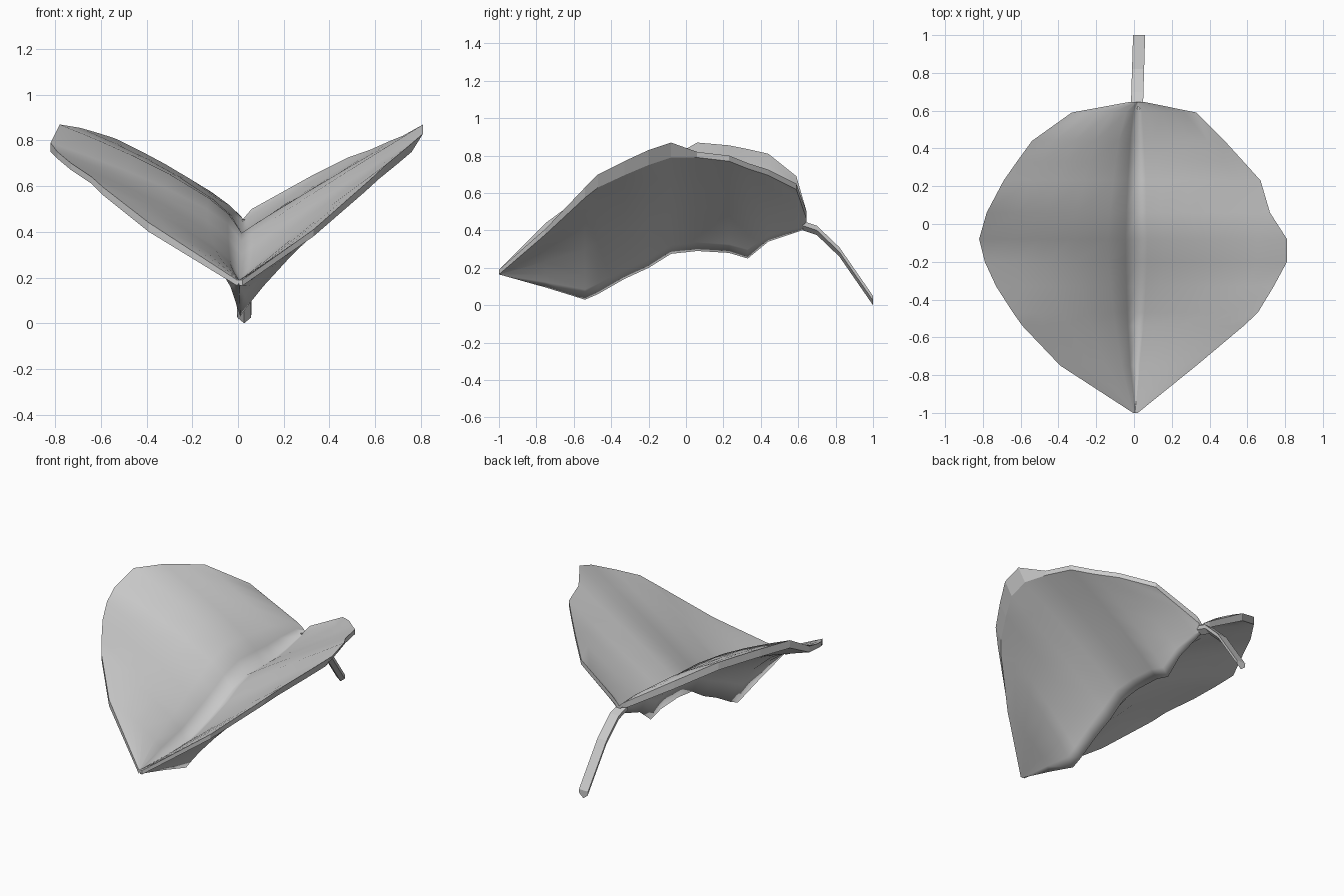
import bpy
import bmesh

cube = bpy.data.objects.get("Cube")
if cube:
    bpy.data.objects.remove(cube, do_unlink=True)

grey = bpy.data.materials.new("leaf grey")
grey.use_nodes = True
grey.diffuse_color = (0.6, 0.6, 0.6, 1)
grey.node_tree.nodes["Principled BSDF"].inputs["Base Color"].default_value = (0.6, 0.6, 0.6, 1)


def finish(name, bm):
    bmesh.ops.recalc_face_normals(bm, faces=bm.faces)
    mesh = bpy.data.meshes.new(name)
    bm.to_mesh(mesh)
    bm.free()
    mesh.materials.append(grey)
    obj = bpy.data.objects.new(name, mesh)
    bpy.context.collection.objects.link(obj)
    return obj


def skin(bm, rings, smooth):
    """Bridge closed rings of vertices and cap both ends."""
    count = len(rings[0])
    for a, b in zip(rings, rings[1:]):
        for i in range(count):
            j = (i + 1) % count
            face = bm.faces.new((a[i], a[j], b[j], b[i]))
            face.smooth = smooth(i)
    bm.faces.new(rings[0])
    bm.faces.new(rings[-1])


# Leaf stations: y, then x z rim depth of the -x edge, z and depth of the
# midrib, x z rim depth of the +x edge
stations = [
    (-1.0, -.005, .19, .025, .19, .025, .02, .19, .025),
    (-.75, -.39, .44, .04, .185, .09, .33, .41, .03),
    (-.54, -.59, .595, .035, .19, .16, .58, .63, .055),
    (-.47, -.64, .64, .03, .205, .145, .655, .70, .07),
    (-.33, -.73, .70, .03, .25, .11, .74, .77, .075),
    (-.20, -.79, .75, .03, .30, .10, .81, .83, .08),
    (-.08, -.82, .79, .04, .36, .085, .81, .87, .08),
    (.06, -.78, .87, .05, .395, .105, .72, .82, .03),
    (.23, -.69, .855, .05, .395, .115, .67, .80, .03),
    (.33, -.62, .835, .05, .395, .145, .58, .76, .03),
    (.44, -.54, .81, .05, .41, .07, .48, .725, .03),
    (.59, -.33, .69, .05, .44, .05, .33, .65, .03),
    (.645, -.03, .50, .04, .455, .045, .06, .50, .04),
]
steps = (1, .8, .6, .4, .18, .07)

# Leaf blade: curved wings folded up from the midrib, with a narrow keel below
bm = bmesh.new()
rings = []
for y, lx, lz, l_rim, mz, thick, rx, rz, r_rim in stations:
    mid = .015 + .01 * y
    top, bottom = [], []

    def add(t, edge_x, edge_z, rim, curve, keel, tuck):
        x = mid + (edge_x - mid) * t
        z = mz + (edge_z - mz) * t ** curve
        depth = rim * t + thick * (1 - t) ** keel + .03 * (1 - t) * t
        top.append(bm.verts.new((x, y, z)))
        bottom.append(bm.verts.new((x - tuck * t ** 3, y, z - depth)))

    for t in steps:
        add(t, lx, lz, l_rim, .66, 7, 0)
    for t in (0,) + steps[::-1]:
        add(t, rx, rz, r_rim, .96, 2.5, max(0, r_rim - .03))
    rings.append(top + bottom[::-1])
half = 2 * len(steps) + 1
skin(bm, rings, lambda i: i not in (half - 1, 2 * half - 1))
finish("leaf_blade", bm)

# Stem: flat top, keeled underside, drooping to the ground
path = [(.61, .455), (.70, .425), (.82, .31), (.91, .18), (1.0, .05)]
profile = [(-.032, 0), (.032, 0), (.03, -.025), (0, -.05), (-.03, -.025)]
bm = bmesh.new()
rings = []
for y, z in path:
    centre = .015 + (y - .6) * .03
    rings.append([bm.verts.new((centre + px, y, z + pz)) for px, pz in profile])
skin(bm, rings, lambda i: False)
finish("stem", bm)
